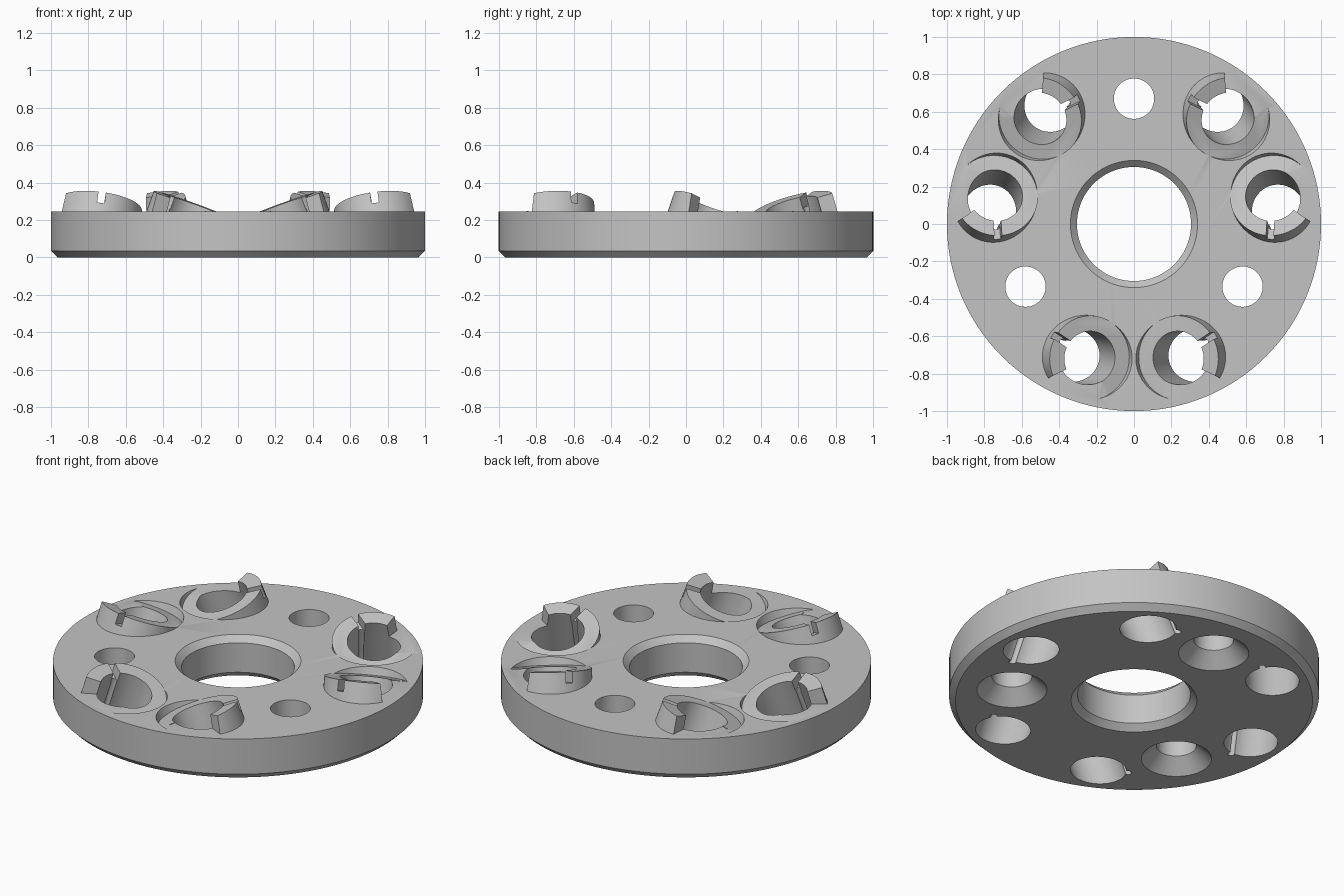
import bpy, bmesh, math
from mathutils import Matrix, Vector

if "Cube" in bpy.data.objects:
    bpy.data.objects.remove(bpy.data.objects["Cube"])

TOP = 0.245
TILT = math.radians(20)
PITCH = 0.755                     # distance of the seats from the centre
RAISE = 0.278                     # height of the collar centre

metal = bpy.data.materials.new("plain_grey_metal")
metal.use_nodes = True
grey = (0.55, 0.55, 0.55, 1)
metal.diffuse_color = grey
metal.node_tree.nodes["Principled BSDF"].inputs["Base Color"].default_value = grey


def loft(name, rings, matrix):
    """Closed solid through equal rings of points."""
    bm = bmesh.new()
    rings = [[bm.verts.new(p) for p in ring] for ring in rings]
    count = len(rings[0])
    for low, high in zip(rings, rings[1:]):
        for i in range(count):
            j = (i + 1) % count
            bm.faces.new((low[i], low[j], high[j], high[i]))
    bm.faces.new(rings[0][::-1])
    bm.faces.new(rings[-1])
    bm.transform(matrix)
    bmesh.ops.recalc_face_normals(bm, faces=bm.faces)
    mesh = bpy.data.meshes.new(name)
    bm.to_mesh(mesh)
    bm.free()
    mesh.materials.append(metal)
    obj = bpy.data.objects.new(name, mesh)
    bpy.context.collection.objects.link(obj)
    return obj


def lathe(name, profile, sides, matrix=Matrix()):
    """Solid of revolution from (radius, height) points."""
    angles = [math.tau * i / sides for i in range(sides)]
    return loft(name, [[(r * math.cos(a), r * math.sin(a), z) for a in angles]
                       for r, z in profile], matrix)


def prism(name, outline, z0, z1, matrix):
    return loft(name, [[(x, y, z) for x, y in outline] for z in (z0, z1)], matrix)


def combine(target, tool, operation):
    mod = target.modifiers.new(operation, "BOOLEAN")
    mod.operation, mod.object, mod.solver = operation, tool, "EXACT"
    bpy.context.view_layer.objects.active = target
    bpy.ops.object.modifier_apply(modifier=mod.name)
    bpy.data.objects.remove(tool)


def cut(target, tool):
    combine(target, tool, "DIFFERENCE")


# Disc with a chamfered lower rim
plate = lathe("flange_plate", [(0.965, 0), (1, 0.035), (1, TOP)], 128)

# Centre bore, chamfered at both ends
cut(plate, lathe("bore", [(0.35, -0.01), (0.34, 0), (0.305, 0.035), (0.305, TOP - 0.035),
                          (0.34, TOP), (0.35, TOP + 0.01)], 96))

# Three screw holes, countersunk from below
for k in range(3):
    a = math.radians(90 + 120 * k)
    place = Matrix.Translation((0.67 * math.cos(a), 0.67 * math.sin(a), 0))
    cut(plate, lathe("screw_hole", [(0.2, -0.01), (0.19, 0), (0.108, 0.08), (0.108, 0.4)], 48, place))


def add_seat(angle, side):
    """Tilted collar in a sunken pocket; side = 1 or -1 picks the handedness."""
    a = math.radians(angle)
    centre = Vector((PITCH * math.cos(a), PITCH * math.sin(a), RAISE))
    high = a - side * math.radians(81)          # direction of the raised edge
    flat = Matrix.Translation(centre) @ Matrix.Rotation(high, 4, "Z")
    tilted = flat @ Matrix.Rotation(-TILT, 4, "Y")

    cut(plate, lathe("pocket", [(0.225, -0.003), (0.225, 0.4)], 64, tilted))
    collar = lathe("collar", [(0.227, -0.13), (0.227, 0)], 64, tilted)

    # Outer quarter of the collar is cut away down to the disc
    arc = [side * math.radians(t) for t in range(35, 126, 15)]
    fan = [(0, 0)] + [(0.5 * math.cos(t), 0.5 * math.sin(t)) for t in arc]
    cut(collar, prism("quarter", fan, TOP - RAISE - 0.005, 0.3, flat))
    combine(plate, collar, "UNION")

    # Tilted through hole
    cut(plate, lathe("tilted_hole", [(0.144, -0.6), (0.144, 0.3)], 64, tilted))

    # Slot across the collar and a round-bottomed keyway down the hole
    turn = tilted @ Matrix.Rotation(-side * math.radians(23), 4, "Z")
    slot = [(0.1, -0.02), (0.3, -0.02), (0.3, 0.02), (0.1, 0.02)]
    cut(plate, prism("slot", slot, -0.062, 0.2, turn))
    cut(plate, lathe("keyway", [(0.019, -0.6), (0.019, 0.2)], 16, turn @ Matrix.Translation((0.153, 0, 0))))


for k in range(3):
    add_seat(11.7 + 120 * k, 1)
    add_seat(168.3 + 120 * k, -1)

# Smooth round walls, crisp edges
bpy.ops.object.select_all(action="DESELECT")
plate.select_set(True)
bpy.context.view_layer.objects.active = plate
bpy.ops.object.shade_smooth_by_angle(angle=math.radians(25))
